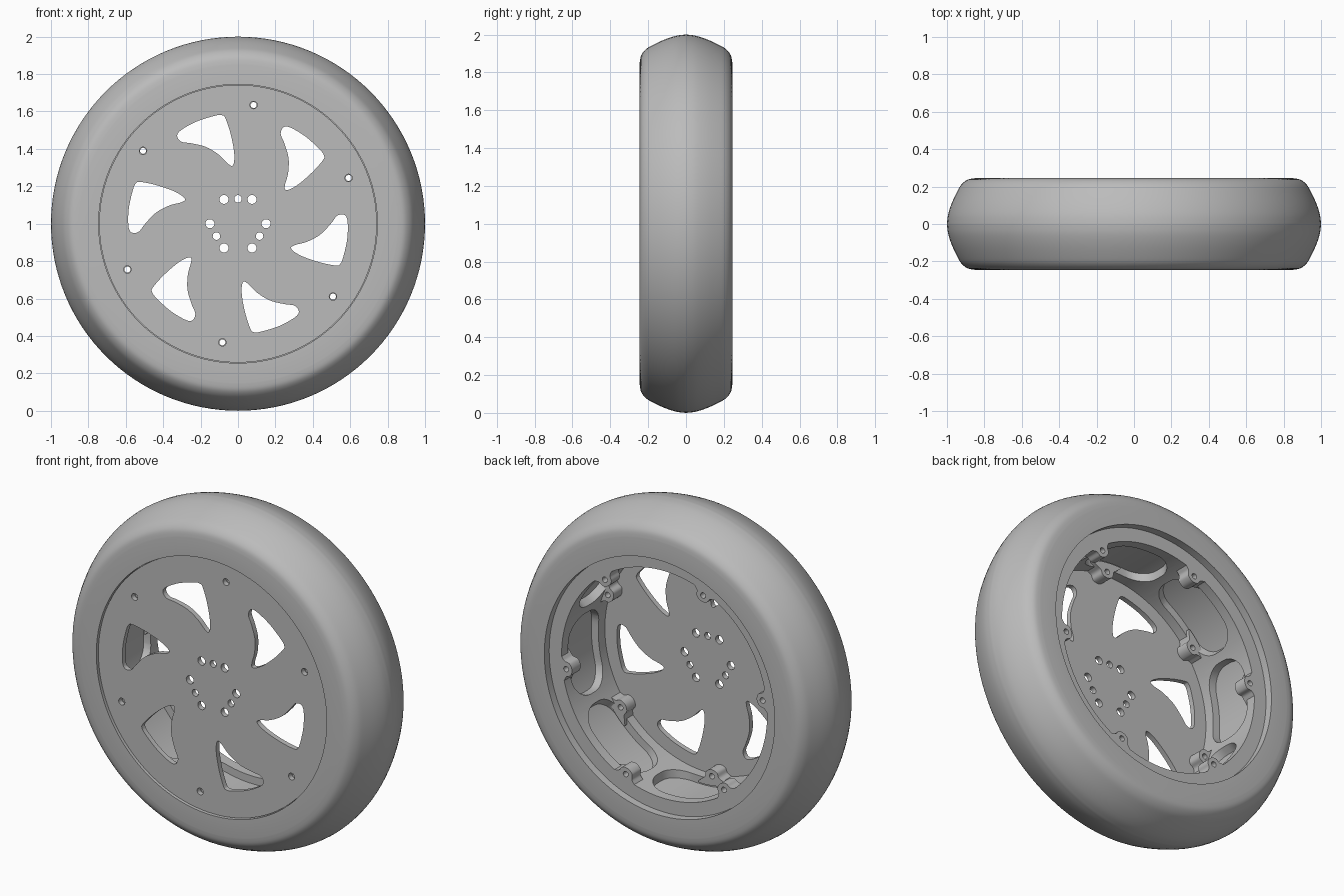
import bpy, bmesh
from math import sin, cos, pi, radians
from mathutils import Vector, Matrix

default = bpy.data.objects.get("Cube")
if default:
    bpy.data.objects.remove(default, do_unlink=True)

grey = bpy.data.materials.new("plain grey")
grey.use_nodes = True
colour = (0.5, 0.5, 0.5, 1)
grey.diffuse_color = colour
grey.node_tree.nodes["Principled BSDF"].inputs["Base Color"].default_value = colour


def finish(name, mesh, smooth=True):
    """Wrap a mesh in an object, coloured and smooth with sharp edges kept."""
    mesh.materials.clear()
    mesh.materials.append(grey)
    ob = bpy.data.objects.new(name, mesh)
    bpy.context.collection.objects.link(ob)
    if smooth:
        bpy.ops.object.select_all(action='DESELECT')
        ob.select_set(True)
        bpy.context.view_layer.objects.active = ob
        bpy.ops.object.shade_smooth_by_angle(angle=radians(35))
    return ob


def smooth_path(pts, steps=5, closed=True):
    """Run a smooth curve through a few points."""
    pts = [Vector(p) for p in pts]
    n, out = len(pts), []
    for i in range(n if closed else n - 1):
        a, b, c, d = (pts[j % n] if closed else pts[min(max(j, 0), n - 1)]
                      for j in range(i - 1, i + 3))
        for s in range(steps):
            t = s / steps
            out.append((2 * b + (c - a) * t + (2 * a - 5 * b + 4 * c - d) * t ** 2
                        + (3 * b - a - 3 * c + d) * t ** 3) / 2)
    return out if closed else out + [pts[-1]]


def circle(cx, cz, r, n=24):
    return [Vector((cx + r * cos(2 * pi * i / n), cz + r * sin(2 * pi * i / n)))
            for i in range(n)]


def polar(r, deg):
    return r * cos(radians(deg)), r * sin(radians(deg))


def turned(loop, deg):
    rot = Matrix.Rotation(radians(deg), 2)
    return [rot @ p for p in loop]


def slab(name, loops, y0, y1):
    """Extrude flat outlines, holes included, between two depths."""
    curve = bpy.data.curves.new(name, 'CURVE')
    curve.dimensions, curve.fill_mode = '2D', 'BOTH'
    curve.extrude = (y1 - y0) / 2
    for loop in loops:
        spline = curve.splines.new('POLY')
        spline.points.add(len(loop) - 1)
        for p, q in zip(spline.points, loop):
            p.co = (q.x, q.y, 0, 1)
        spline.use_cyclic_u = True
    temp = bpy.data.objects.new(name + " outline", curve)
    bpy.context.collection.objects.link(temp)
    graph = bpy.context.evaluated_depsgraph_get()
    mesh = bpy.data.meshes.new_from_object(temp.evaluated_get(graph))
    bpy.data.objects.remove(temp, do_unlink=True)
    mesh.transform(Matrix.Translation((0, (y0 + y1) / 2, 1)) @ Matrix.Rotation(pi / 2, 4, 'X'))
    bm = bmesh.new()
    bm.from_mesh(mesh)
    bmesh.ops.remove_doubles(bm, verts=bm.verts, dist=1e-5)
    bmesh.ops.recalc_face_normals(bm, faces=bm.faces)
    bm.to_mesh(mesh)
    bm.free()
    return finish(name, mesh)


def revolve(name, profile, n=128, smooth=True):
    """Turn a closed (radius, depth) profile about the axle."""
    bm = bmesh.new()
    rings = [[bm.verts.new((r * cos(2 * pi * i / n), y, 1 + r * sin(2 * pi * i / n)))
              for r, y in profile] for i in range(n)]
    m = len(profile)
    for i in range(n):
        a, b = rings[i], rings[(i + 1) % n]
        for j in range(m):
            k = (j + 1) % m
            bm.faces.new((a[j], a[k], b[k], b[j]))
    bmesh.ops.recalc_face_normals(bm, faces=bm.faces)
    mesh = bpy.data.meshes.new(name)
    bm.to_mesh(mesh)
    bm.free()
    return finish(name, mesh, smooth)


# Tyre: flat sidewalls, rounded shoulders and a crowned tread
half = smooth_path([(0.85, 0.245), (0.89, 0.237), (0.922, 0.212), (0.945, 0.175),
                    (0.975, 0.11), (0.994, 0.05), (1, 0)], 4, closed=False)
crown = [(p.x, p.y) for p in half]
side = [(0.71, 0.2), (0.745, 0.2), (0.745, 0.245)] + crown
revolve("tyre", side + [(r, -y) for r, y in reversed(side[:-1])])

# Barrel of the rim, with eight rounded pockets in its inner wall
barrel = revolve("rim_barrel", [(0.665, -0.2), (0.712, -0.2), (0.712, 0.2), (0.665, 0.2)],
                 smooth=False)
bm = bmesh.new()
corner = 0.12
outline = [(sx * 0.11 + corner * cos(a), sy * 0.02 + corner * sin(a))
           for sx, sy, start in ((1, 1, 0), (-1, 1, 1), (-1, -1, 2), (1, -1, 3))
           for a in [(start + i / 8) * pi / 2 for i in range(9)]]
for k in range(8):
    rot = Matrix.Translation((0, 0, 1)) @ Matrix.Rotation(-radians(40 + 45 * k), 4, 'Y')
    low, high = [[bm.verts.new(rot @ Vector((r, v, u))) for u, v in outline]
                 for r in (0.5, 0.8)]
    bm.faces.new(low)
    bm.faces.new(high)
    for i in range(len(low)):
        j = (i + 1) % len(low)
        bm.faces.new((low[i], low[j], high[j], high[i]))
bmesh.ops.recalc_face_normals(bm, faces=bm.faces)
mesh = bpy.data.meshes.new("pocket_cutter")
bm.to_mesh(mesh)
bm.free()
cutter = finish("pocket_cutter", mesh, smooth=False)
cutter.hide_render = True
mod = barrel.modifiers.new("pockets", 'BOOLEAN')
mod.operation, mod.object, mod.solver = 'DIFFERENCE', cutter, 'EXACT'
cut = bpy.data.meshes.new_from_object(
    barrel.evaluated_get(bpy.context.evaluated_depsgraph_get()))
bpy.data.objects.remove(cutter, do_unlink=True)
bpy.data.objects.remove(barrel, do_unlink=True)
finish("rim_barrel", cut)

# Front disc with swept openings, screw holes and hub holes
opening = smooth_path([(-0.03, 0.31), (-0.02, 0.34), (-0.023, 0.4), (-0.042, 0.49),
                       (-0.068, 0.565), (-0.085, 0.58), (-0.12, 0.578), (-0.22, 0.547),
                       (-0.305, 0.5), (-0.325, 0.468), (-0.302, 0.438), (-0.25, 0.43),
                       (-0.17, 0.41), (-0.1, 0.367), (-0.055, 0.322)])
front_angles = [22.5 + 60 * k for k in range(6)]
back_angles = [53 + 60 * k for k in range(6)]
loops = [circle(0, 0, 0.742, 128)]
for k in range(6):
    loops.append(turned(opening, 60 * k))
    loops.append(circle(*polar(0.64, front_angles[k]), 0.02))
    loops.append(circle(*polar(0.15, 60 * k), 0.024))
for angle in (90, 210, 330):
    loops.append(circle(*polar(0.133, angle), 0.02))
slab("front_disc", loops, -0.23, -0.2)

# Screw bosses flaring out of the barrel wall, front and back
boss = smooth_path([(0.685, 0.095), (0.662, 0.07), (0.645, 0.045), (0.615, 0.034),
                    (0.602, 0), (0.615, -0.034), (0.645, -0.045), (0.662, -0.07),
                    (0.685, -0.095), (0.695, 0)], 4)
for name, angles, y0, y1 in (("front_bosses", front_angles, -0.2, -0.12),
                             ("back_bosses", back_angles, 0.12, 0.2)):
    loops = []
    for a in angles:
        loops += [turned(boss, a), circle(*polar(0.64, a), 0.016)]
    slab(name, loops, y0, y1)
